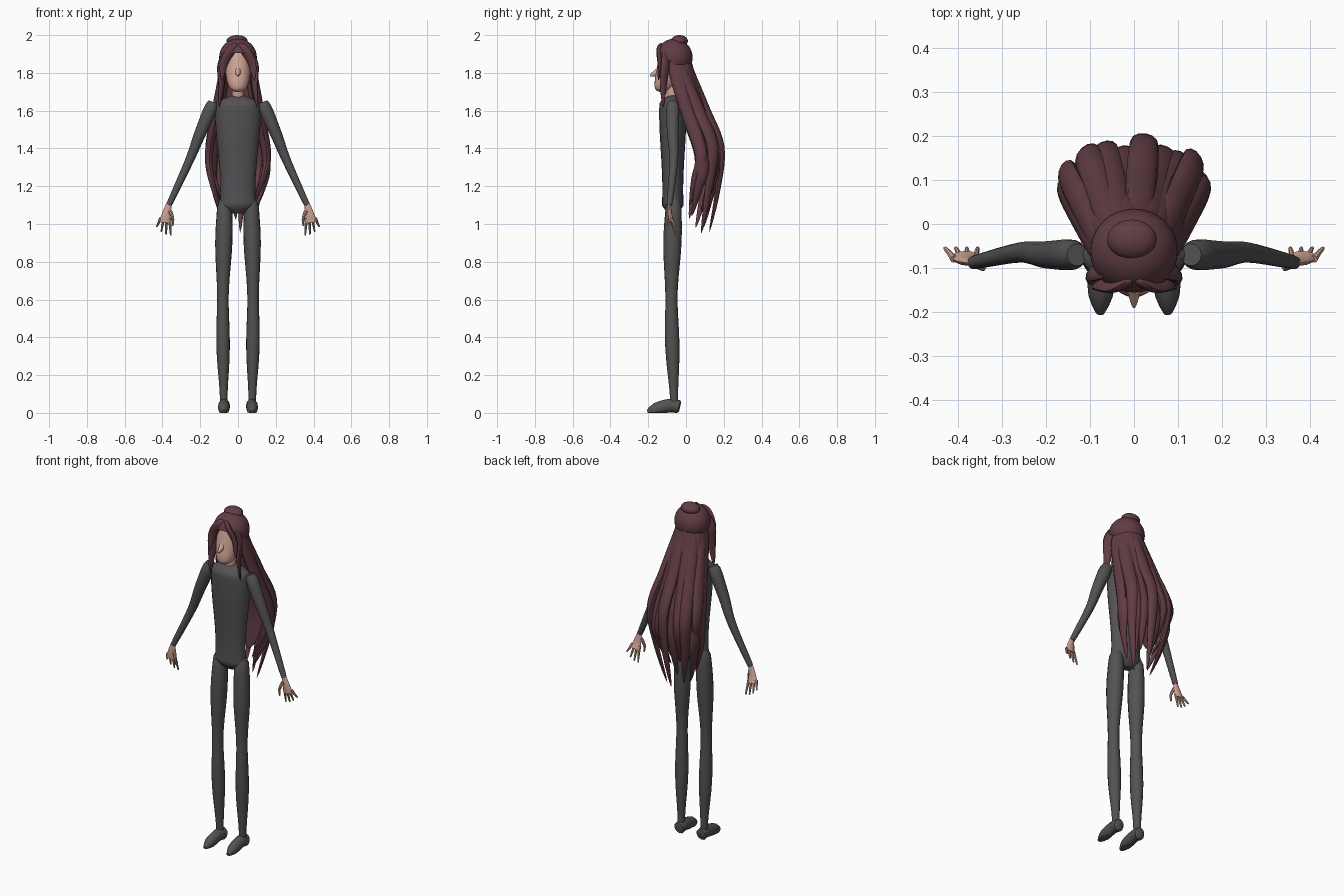
import bpy, bmesh
from math import sin, cos, pi, tau, sqrt, radians
from mathutils import Vector

default_cube = bpy.data.objects.get("Cube")
if default_cube:
    bpy.data.objects.remove(default_cube, do_unlink=True)


def material(name, red, green, blue):
    mat = bpy.data.materials.new(name)
    mat.use_nodes = True
    colour = (red, green, blue, 1)
    mat.diffuse_color = colour
    mat.node_tree.nodes["Principled BSDF"].inputs["Base Color"].default_value = colour
    return mat


HAIR = material("dark maroon hair", .12, .046, .056)
SUIT = material("charcoal suit", .088, .084, .088)
SKIN = material("skin", .64, .38, .3)


def finish(name, bm, mat):
    """Turn the bmesh into a smooth shaded object."""
    bmesh.ops.recalc_face_normals(bm, faces=bm.faces)
    mesh = bpy.data.meshes.new(name)
    bm.to_mesh(mesh)
    bm.free()
    mesh.materials.append(mat)
    obj = bpy.data.objects.new(name, mesh)
    bpy.context.collection.objects.link(obj)
    bpy.ops.object.select_all(action='DESELECT')
    bpy.context.view_layer.objects.active = obj
    obj.select_set(True)
    bpy.ops.object.shade_smooth_by_angle(angle=radians(40))


def curve_through(points, steps):
    """Catmull-Rom curve through the control points."""
    points = [Vector(p) for p in points]
    padded = [points[0]] + points + [points[-1]]
    curve = []
    for a, b, c, d in zip(padded, padded[1:], padded[2:], padded[3:]):
        for step in range(steps):
            t = step / steps
            bend = 2*a - 5*b + 4*c - d + t * (3*b - 3*c + d - a)
            curve.append(b + t / 2 * (c - a + t * bend))
    return curve + [points[-1]]


def loft(name, points, width, mat, flat=1, side=(1, 0, 0), sides=12, steps=5,
         level=False, mirror=1):
    """Skin elliptical rings along a curve; width is a rule over its length."""
    path = curve_through(points, steps)
    last = len(path) - 1
    bm = bmesh.new()
    rings = []
    for i, centre in enumerate(path):
        along = path[min(i + 1, last)] - path[max(i - 1, 0)]
        along = Vector((0, 0, -1)) if level else along.normalized()
        across = Vector(side)
        across = (across - along * across.dot(along)).normalized()
        outward = along.cross(across)
        radius = max(width(i / last), .001)
        ring = []
        for k in range(sides):
            angle = tau * k / sides
            spot = centre + radius * (across * cos(angle) + outward * flat * sin(angle))
            ring.append(bm.verts.new((spot.x * mirror, spot.y, max(spot.z, 0))))
        rings.append(ring)
    for upper, lower in zip(rings, rings[1:]):
        for k in range(sides):
            n = (k + 1) % sides
            bm.faces.new((upper[k], upper[n], lower[n], lower[k]))
    bm.faces.new(rings[0])
    bm.faces.new(rings[-1])
    finish(name, bm, mat)


def ball(name, centre, size, mat, trim=None):
    """Ellipsoid, open below an optional plane given as point and normal."""
    bm = bmesh.new()
    bmesh.ops.create_uvsphere(bm, u_segments=32, v_segments=18, radius=1)
    bmesh.ops.scale(bm, vec=size, verts=bm.verts)
    bmesh.ops.translate(bm, vec=centre, verts=bm.verts)
    if trim:
        geometry = bm.verts[:] + bm.edges[:] + bm.faces[:]
        bmesh.ops.bisect_plane(bm, geom=geometry, plane_co=trim[0], plane_no=trim[1],
                               clear_inner=True)
    finish(name, bm, mat)


# Width rules
def taper(start, end):
    return lambda t: start + (end - start) * t


def leaf(widest):
    return lambda t: widest * max(0, sin(pi * t ** .8)) ** .7


def torso_width(t):
    shoulder = min(1, .3 + 8 * t)
    crotch = min(1, .35 + 6 * (1 - t))
    return (.106 + .014 * cos(5.7 * (t - .2))) * shoulder * crotch


def head_width(t):
    return .066 * sqrt(1 - (t - .4) ** 2 / .38)


def arm_width(t):
    return taper(.039, .015)(t) * min(1, .65 + 4 * t)


def leg_width(t):
    wave = .005 * cos(tau * (t - .7) / .45)
    return (taper(.046, .024)(t) + wave) * min(1, .6 + 7 * t)


def foot_width(t):
    return .031 * min(1, .7 + 3 * t, .3 + 3 * (1 - t))


# Torso, neck and head
loft("torso", [(0, -.07, 1.68), (0, -.07, 1.055)], torso_width, SUIT,
     flat=.6, sides=20, steps=28, level=True)
loft("neck", [(0, -.085, 1.78), (0, -.07, 1.67)], taper(.03, .032), SKIN, level=True)
loft("head", [(0, -.07, 1.95), (0, -.094, 1.8), (0, -.128, 1.7)], head_width, SKIN,
     sides=20, steps=8, level=True)
loft("nose", [(0, -.135, 1.81), (0, -.19, 1.785)], taper(.022, .003), SKIN, flat=1.3)
ball("lips", (0, -.146, 1.75), (.02, .012, .007), SKIN)

# Limbs, built for one side and mirrored
for label, mirror in (("left", 1), ("right", -1)):
    def limb(part, points, width, mat=SUIT, **options):
        loft(f"{label}_{part}", points, width, mat, mirror=mirror, **options)

    limb("arm", [(.13, -.07, 1.645), (.2, -.07, 1.48), (.26, -.065, 1.33), (.366, -.088, 1.1)],
         arm_width, sides=14)
    limb("leg", [(.07, -.065, 1.13), (.08, -.077, .6), (.075, -.062, .04)],
         leg_width, flat=1.06, sides=16, steps=10, level=True)
    limb("foot", [(.073, -.032, .03), (.074, -.09, .038), (.077, -.204, .006)],
         foot_width, flat=1.15)
    limb("palm", [(.364, -.088, 1.11), (.38, -.084, 1.05), (.386, -.076, 1.01)],
         taper(.014, .033), SKIN, flat=.45)
    for finger in range(4):
        x = .362 + .016 * finger
        spread = .009 * finger - .006
        reach = .075 - .005 * finger ** 2
        limb(f"finger_{finger + 1}",
             [(x, -.08, 1.03), (x + spread / 2, -.066, 1.02 - reach / 2), (x + spread, -.055, 1.015 - reach)],
             taper(.009, .004), SKIN, sides=8)
    limb("thumb", [(.36, -.09, 1.07), (.345, -.1, 1.03), (.346, -.1, .99)],
         taper(.011, .004), SKIN, sides=8)

    # Locks that frame the face
    limb("fringe_lock", [(0, -.125, 1.95), (.035, -.14, 1.92), (.075, -.138, 1.85), (.085, -.146, 1.76)],
         leaf(.027), HAIR, flat=.5, side=(1, -.4, 0))
    limb("temple_lock", [(.05, -.11, 1.93), (.088, -.11, 1.85), (.088, -.12, 1.74), (.1, -.12, 1.62)],
         leaf(.026), HAIR, flat=.6, side=(.8, -1, 0))

# Hair cap with an open face, and the bun on top
ball("hair_cap", (0, -.062, 1.882), (.1, .097, .099), HAIR,
     trim=((0, -.155, 1.905), (0, .6, 1)))
ball("hair_bun", (-.005, -.035, 1.969), (.056, .045, .031), HAIR)

# Long strands fanning from the back of the head to pointed tips
COUNT = 12
for i in range(COUNT):
    angle = radians(-95 + 190 * i / (COUNT - 1))
    direction = Vector((sin(angle), cos(angle), 0))
    wave = sin(i * 2.3)
    root = Vector((0, -.055, 1.89)) + direction * .065
    nape = root + direction * .015 - Vector((0, 0, .08))
    bulge = Vector((.155 * sin(angle), .085 + .085 * cos(angle) + .015 * wave, 1.36 + .05 * wave))
    shoulder = nape.lerp(bulge, .5)
    tip = Vector((bulge.x / 2, bulge.y - .06, 1.03 + .08 * sin(i * 1.9)))
    lower = bulge.lerp(tip, .5) + direction * .015
    loft(f"long_strand_{i + 1}", [root, nape, shoulder, bulge, lower, tip], leaf(.036), HAIR,
         flat=.65, side=(direction.y, -direction.x, 0))

# Inner layer that closes the gaps between strands
loft("hair_underlayer", [(0, -.01, 1.86), (0, .05, 1.6), (0, .115, 1.35), (0, .1, 1.1)],
     leaf(.12), HAIR, flat=.13, sides=16)
